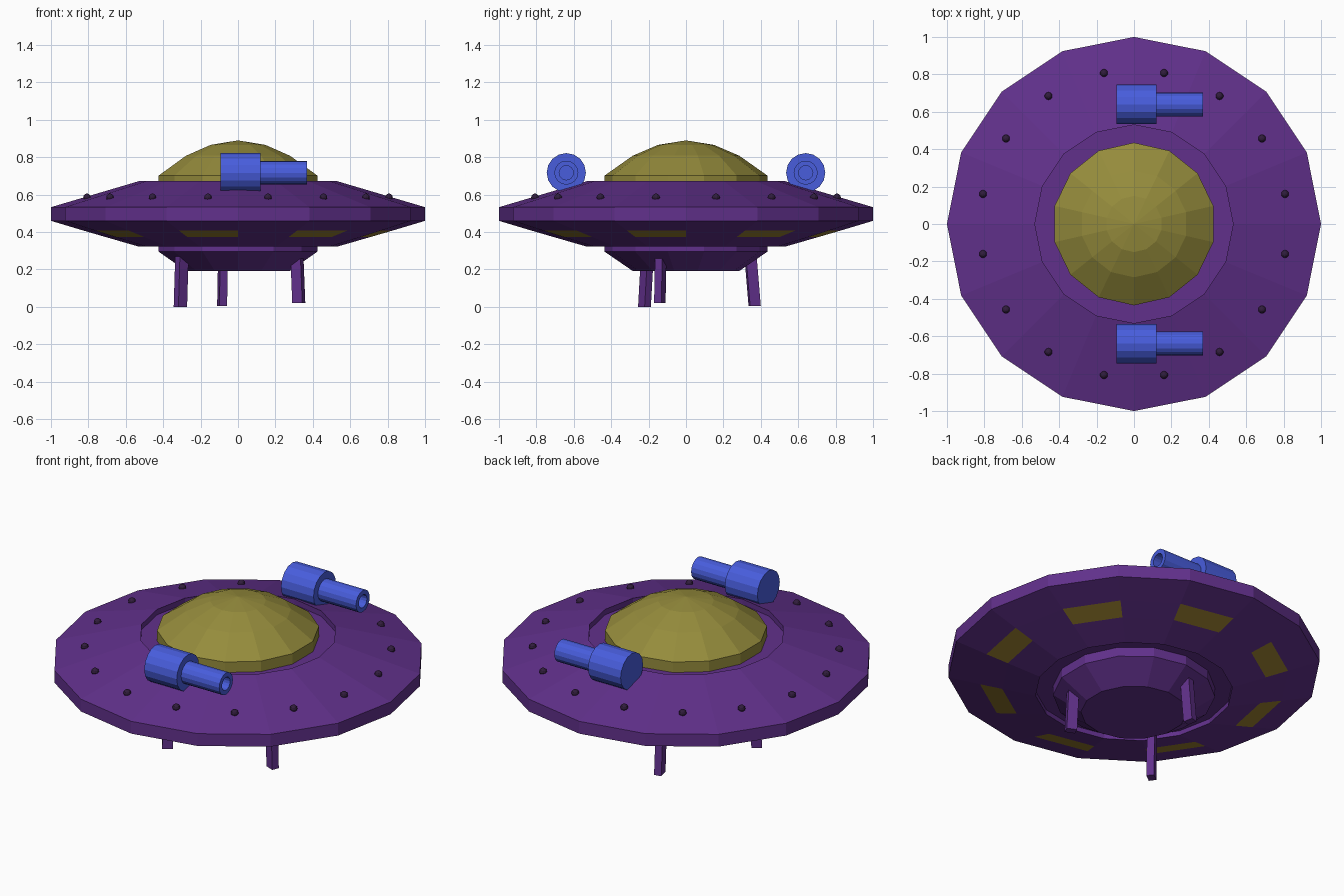
import bpy, bmesh
from math import sin, cos, radians, pi
from mathutils import Vector, Matrix

if "Cube" in bpy.data.objects:
    bpy.data.objects.remove(bpy.data.objects["Cube"])


def material(name, rgb):
    m = bpy.data.materials.new(name)
    m.diffuse_color = (*rgb, 1)
    m.use_nodes = True
    m.node_tree.nodes["Principled BSDF"].inputs["Base Color"].default_value = m.diffuse_color
    return m


PURPLE = material("purple", (0.12, 0.03, 0.26))
GOLD = material("dome_gold", (0.30, 0.26, 0.045))
AMBER = material("window_amber", (0.33, 0.22, 0.03))
BLUE = material("blue", (0.065, 0.11, 0.72))
DARK = material("dark", (0.03, 0.012, 0.045))


def finish(name, bm, *mats):
    bmesh.ops.recalc_face_normals(bm, faces=bm.faces)
    me = bpy.data.meshes.new(name)
    bm.to_mesh(me)
    bm.free()
    for m in mats:
        me.materials.append(m)
    ob = bpy.data.objects.new(name, me)
    bpy.context.collection.objects.link(ob)
    return ob


def lathe(profile, n, start=0.0, paint=None):
    """Revolve (radius, z) points around z; radius 0 makes a pole.
    paint = (band, parity) gives alternate faces of one band material 1."""
    bm = bmesh.new()
    rings = []
    for r, z in profile:
        if r == 0:
            rings.append([bm.verts.new((0, 0, z))] * n)
        else:
            rings.append([bm.verts.new((r * cos(start + 2 * pi * i / n),
                                        r * sin(start + 2 * pi * i / n), z))
                          for i in range(n)])
    for band, (a, b) in enumerate(zip(rings, rings[1:])):
        for i in range(n):
            j = (i + 1) % n
            f = bm.faces.new(list(dict.fromkeys((a[i], a[j], b[j], b[i]))))
            if paint and band == paint[0] and i % 2 == paint[1]:
                f.material_index = 1
    return bm


# Saucer hull with recessed centre above and below, windows on the underside
hull = [(0, 0.64), (0.53, 0.64), (0.53, 0.672), (1.0, 0.533), (1.0, 0.46),
        (0.83, 0.409), (0.71, 0.374), (0.53, 0.322), (0.53, 0.35), (0, 0.35)]
finish("hull", lathe(hull, 16, paint=(5, 1)), PURPLE, AMBER)

# Cockpit dome
dome = [(0, 0.89), (0.15, 0.866), (0.285, 0.808), (0.435, 0.702), (0.435, 0.635)]
finish("cockpit_dome", lathe(dome, 14, pi / 2), GOLD)

# Belly drum
belly = [(0.435, 0.355), (0.435, 0.295), (0.285, 0.192), (0, 0.192)]
finish("belly", lathe(belly, 14, pi / 2), PURPLE)

# Rivets around the top
bm = bmesh.new()
for k in range(16):
    a = radians(11.25 + 22.5 * k)
    bmesh.ops.create_uvsphere(bm, u_segments=10, v_segments=6, radius=0.021,
                              matrix=Matrix.Translation((0.823 * cos(a), 0.823 * sin(a), 0.585)))
finish("rivets", bm, DARK)

# Twin cannons pointing along x, with hollow muzzles
gun = [(0, -0.093), (0.105, -0.093), (0.105, 0.12), (0.064, 0.12),
       (0.064, 0.37), (0.038, 0.37), (0.038, 0.25), (0, 0.25)]
for side, y in (("front", -0.64), ("back", 0.64)):
    bm = lathe(gun, 16)
    bm.transform(Matrix.Translation((0, y, 0.717)) @ Matrix.Rotation(pi / 2, 4, 'Y'))
    finish(side + "_cannon", bm, BLUE)

# Three splayed landing legs: direction, top centre, foot centre
legs = [("right_leg", -23, (0.315, -0.135, 0.27), (0.325, -0.14, 0.02)),
        ("left_leg", 217, (-0.30, -0.207, 0.27), (-0.308, -0.222, 0.0)),
        ("back_leg", 102, (-0.08, 0.345, 0.27), (-0.085, 0.367, 0.005))]
for name, ang, top, foot in legs:
    a = radians(ang)
    out = Vector((cos(a), sin(a), 0)) * 0.029
    across = Vector((-sin(a), cos(a), 0)) * 0.021
    bm = bmesh.new()
    bmesh.ops.create_cube(bm, size=2)
    for v in bm.verts:
        base = Vector(top if v.co.z > 0 else foot)
        v.co = base + out * v.co.x + across * v.co.y
    finish(name, bm, PURPLE)
